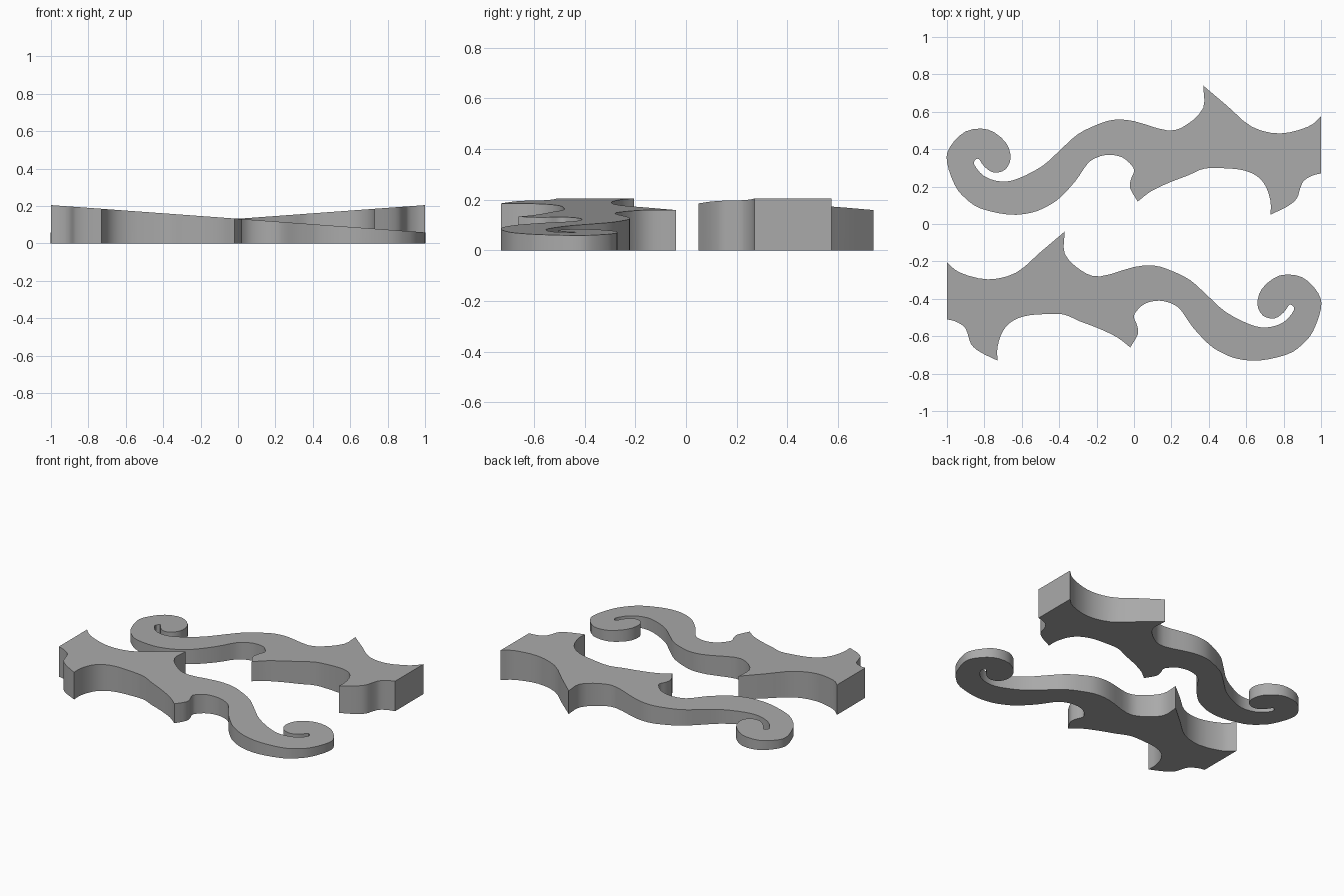
import bpy, bmesh, math

cube = bpy.data.objects.get("Cube")
if cube:
    bpy.data.objects.remove(cube, do_unlink=True)

# Single plain grey finish
grey = bpy.data.materials.new("plain grey")
grey.use_nodes = True
colour = (0.4, 0.4, 0.4, 1)
grey.diffuse_color = colour
grey.node_tree.nodes["Principled BSDF"].inputs["Base Color"].default_value = colour

# Outline edges, each running between two sharp corners
upper_hook = [(1, .575), (.93, .52), (.78, .484), (.63, .52), (.5, .63), (.37, .74)]
scroll = [(.37, .74), (.37, .62), (.28, .53), (.18, .5), (0, .55), (-.11, .557),
          (-.2, .53), (-.3, .48), (-.39, .4), (-.49, .31), (-.62, .243), (-.71, .227),
          (-.8, .255), (-.855, .32), (-.834, .35), (-.8, .307), (-.75, .275),
          (-.69, .29), (-.66, .35), (-.685, .435), (-.78, .505), (-.9, .495),
          (-.985, .41), (-1, .33), (-.957, .206), (-.9, .136), (-.82, .083),
          (-.67, .05), (-.55, .06), (-.465, .094), (-.4, .137), (-.315, .227),
          (-.25, .32), (-.2, .355), (-.134, .37), (-.06, .355), (-.01, .31),
          (0, .28), (-.016, .24), (-.02, .19), (.02, .12)]
lower_edge = [(.02, .12), (.09, .174), (.19, .222), (.29, .26), (.38, .297), (.5, .297),
              (.59, .286), (.66, .254), (.705, .2), (.73, .12), (.73, .05)]
lower_hook = [(.73, .05), (.82, .094), (.87, .136), (.89, .195), (.91, .233),
              (.957, .26), (1, .27)]


def smooth_path(points, steps=3):
    """Catmull-Rom curve through the points, without its last point."""
    def extend(a, b):
        return (2 * a[0] - b[0], 2 * a[1] - b[1])
    padded = [extend(points[0], points[1])] + points + [extend(points[-1], points[-2])]
    path = []
    for p, q, r, s in zip(padded, padded[1:], padded[2:], padded[3:]):
        for i in range(steps):
            t = i / steps
            path.append(tuple(
                b + t * ((c - a) + t * ((2 * a - 5 * b + 4 * c - d)
                                        + t * (3 * b - a - 3 * c + d))) / 2
                for a, b, c, d in zip(p, q, r, s)))
    return path


outline = [point for edge in (upper_hook, scroll, lower_edge, lower_hook)
           for point in smooth_path(edge)]
outline.append(lower_hook[-1])


def build_bracket(name, side, shift):
    """Extruded scroll, thick at the square end and thin at the curl."""
    bm = bmesh.new()
    base = bm.faces.new([bm.verts.new((side * x, y + shift, 0)) for x, y in outline])
    extruded = bmesh.ops.extrude_face_region(bm, geom=[base], use_keep_orig=True)
    for vert in extruded["geom"]:
        if isinstance(vert, bmesh.types.BMVert):
            vert.co.z = .132 + .073 * side * vert.co.x
    bmesh.ops.recalc_face_normals(bm, faces=bm.faces[:])
    mesh = bpy.data.meshes.new(name)
    bm.to_mesh(mesh)
    bm.free()
    mesh.materials.append(grey)
    bracket = bpy.data.objects.new(name, mesh)
    bpy.context.collection.objects.link(bracket)
    bpy.ops.object.select_all(action='DESELECT')
    bracket.select_set(True)
    bpy.context.view_layer.objects.active = bracket
    bpy.ops.object.shade_smooth_by_angle(angle=math.radians(35))


build_bracket("back_scroll_bracket", 1, 0)
build_bracket("front_scroll_bracket", -1, -.78)
